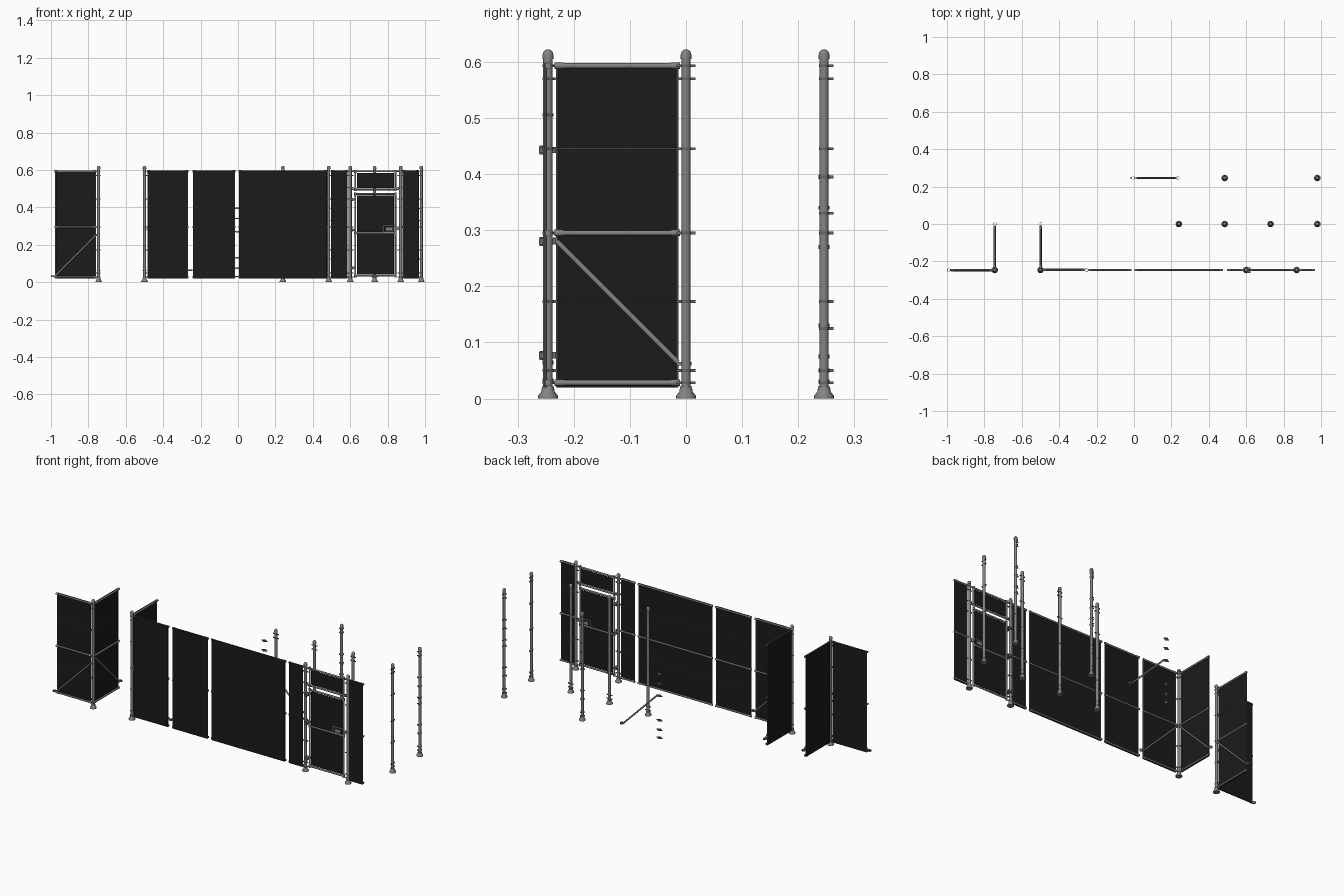
import bpy, bmesh, math
from mathutils import Matrix, Vector

cube = bpy.data.objects.get("Cube")
if cube:
    bpy.data.objects.remove(cube)


def material(name, v):
    m = bpy.data.materials.new(name)
    m.use_nodes = True
    m.diffuse_color = (v, v, v, 1)
    m.node_tree.nodes["Principled BSDF"].inputs["Base Color"].default_value = (v, v, v, 1)
    return m


STEEL = material("galvanised steel", 0.23)
FITTING = material("dark fitting", 0.14)
SCREEN = material("black screen", 0.011)
MATS = [STEEL, FITTING, SCREEN]
S, F, B = range(3)


class Part:
    """Collects primitives into one object, placed by an origin and a turn about z."""

    def __init__(self, name, origin=(0, 0), angle=0):
        self.name, self.bm = name, bmesh.new()
        self.place = Matrix.Translation((*origin, 0)) @ Matrix.Rotation(angle, 4, "Z")

    def paint(self, verts, mat):
        for f in {f for v in verts for f in v.link_faces}:
            f.material_index = mat

    def box(self, c, size, mat):
        m = Matrix.Translation(c) @ Matrix.Diagonal((*size, 1))
        self.paint(bmesh.ops.create_cube(self.bm, size=1, matrix=m)["verts"], mat)

    def tube(self, a, b, r, mat=S, seg=12):
        a, b = Vector(a), Vector(b)
        m = Matrix.Translation((a + b) / 2) @ (b - a).to_track_quat("Z", "Y").to_matrix().to_4x4()
        self.paint(bmesh.ops.create_cone(self.bm, cap_ends=True, segments=seg, radius1=r, radius2=r,
                                         depth=(b - a).length, matrix=m)["verts"], mat)

    def lathe(self, profile, mat, seg=16, x=0, y=0, z=0):
        old = set(self.bm.verts)
        vs = [self.bm.verts.new((x + r, y, z + h)) for r, h in profile]
        es = [self.bm.edges.new(p) for p in zip(vs, vs[1:])]
        bmesh.ops.spin(self.bm, geom=vs + es, cent=(x, y, 0), axis=(0, 0, 1),
                       angle=math.tau, steps=seg, use_merge=True)
        fresh = [v for v in self.bm.verts if v not in old]
        bmesh.ops.remove_doubles(self.bm, verts=fresh, dist=1e-6)
        self.paint([v for v in fresh if v.is_valid], mat)

    def ring(self, x, y, z):
        """Open hoop."""
        r, t, h = 0.0098, 0.002, 0.0035
        self.lathe([(r - t, -h), (r, -h), (r, h), (r - t, h), (r - t, -h)], S, 12, x, y, z)

    def tab(self, x, y, z, dx, dy, mat=F):
        c = (x + dx * 0.0125, y + dy * 0.0125, z)
        self.box(c, (0.009 if dx else 0.004, 0.009 if dy else 0.004, 0.005), mat)

    def done(self):
        bmesh.ops.recalc_face_normals(self.bm, faces=self.bm.faces)
        me = bpy.data.meshes.new(self.name)
        self.bm.to_mesh(me)
        self.bm.free()
        for m in MATS:
            me.materials.append(m)
        ob = bpy.data.objects.new(self.name, me)
        bpy.context.collection.objects.link(ob)
        ob.matrix_world = self.place
        bpy.ops.object.select_all(action="DESELECT")
        ob.select_set(True)
        bpy.context.view_layer.objects.active = ob
        bpy.ops.object.shade_smooth_by_angle(angle=math.radians(40))


YF = -0.246
CLAMPS = [0.593, 0.57, 0.445, 0.295, 0.173, 0.05, 0.028]
EXTRA = [0.395, 0.33, 0.125]


def post(name, x, y, dirs, heights=CLAMPS, r=0.008):
    p = Part(name, (x, y))
    # Foot, shaft and domed cap
    p.lathe([(0, 0), (0.0175, 0), (0.0175, 0.005), (0.012, 0.012), (0.0105, 0.021), (0, 0.021)], S)
    p.tube((0, 0, 0.02), (0, 0, 0.607), r, S, 16)
    p.lathe([(0, 0.605), (0.0095, 0.605), (0.0095, 0.613), (0.008, 0.618), (0.004, 0.6215), (0, 0.622)], S)
    # Clamp bands with tabs
    for z in heights:
        p.tube((0, 0, z - 0.0025), (0, 0, z + 0.0025), r + 0.001, F)
        for dx, dy in dirs:
            p.tab(0, 0, z, dx, dy)
    p.done()


L, R, BK, FR = (-1, 0), (1, 0), (0, 1), (0, -1)
post("outer_corner_post", -0.745, YF, [L, BK])
post("inner_corner_post", -0.5, YF, [R, BK])
post("gate_post_left", 0.87, YF, [L, R], CLAMPS + [0.505], 0.0085)
post("gate_post_right", 0.6, YF, [L, R], CLAMPS + [0.505], 0.0085)
for i, x in enumerate((0.24, 0.485, 0.73, 0.98)):
    post(f"loose_post_{i + 1}", x, 0, [L, R] if i < 3 else [BK, FR])
for i, x in enumerate((0.485, 0.98)):
    post(f"loose_back_post_{i + 1}", x, -YF, [L, BK], CLAMPS + EXTRA)


def brace(p, u_high, z_high, u_low, z_low, y):
    """Sloping rod with an end fitting."""
    p.tube((u_high, y, z_high), (u_low, y, z_low), 0.0045)
    s = 1 if u_low > u_high else -1
    p.box((u_high - s * 0.003, y, z_high + 0.002), (0.008, 0.005, 0.009), S)
    p.box((u_low + s * 0.004, y, z_low - 0.003), (0.012, 0.005, 0.007), S)


def panel(name, origin, angle, u0, u1, z_brace=None):
    """Screen on the local -y side, rails on the +y side."""
    p = Part(name, origin, angle)
    mid, w = (u0 + u1) / 2, u1 - u0
    p.box((mid, -0.0055, 0.309), (w, 0.002, 0.578), B)
    for z in (0.593, 0.295, 0.028):
        p.tube((u0, 0, z), (u1, 0, z), 0.0048)
        for u, s in ((u0, 1), (u1, -1)):
            p.tube((u - s * 0.004, 0, z), (u + s * 0.012, 0, z), 0.0058)
    # Tie wires
    for z in (0.445, 0.173):
        p.tube((u0, -0.0042, z), (u1, -0.0042, z), 0.0006, F, 6)
    # Tension bars down both edges
    for u in (u0, u1):
        p.tube((u, -0.0035, 0.02), (u, -0.0035, 0.597), 0.0016, S, 8)
    if z_brace:
        near, far = sorted((u0, u1), key=abs)
        low = z_brace - abs(far - near)
        brace(p, near, z_brace, far, low, 0.003)
        end = far + math.copysign(0.015, far)
        p.ring(end, 0, low - 0.003)
    p.done()


H = math.pi / 2
panel("outer_panel", (-0.745, YF), math.pi, 0.016, 0.231, 0.25)
panel("outer_return_panel", (-0.745, YF), -H, -0.231, -0.016, 0.28)
panel("inner_return_panel", (-0.5, YF), -H, -0.231, -0.016, 0.28)
panel("corner_wall_panel", (-0.5, YF), 0, 0.018, 0.231, 0.28)
for name, a, b in (("short_wall_panel", -0.238, -0.018), ("long_wall_panel", 0.008, 0.473),
                   ("gate_side_panel_right", 0.5, 0.584), ("gate_side_panel_left", 0.884, 0.965)):
    panel(name, (0, YF), 0, a, b)


def frame(name, x0, x1, z0, z1, rails=()):
    """Tube frame around a screen."""
    p = Part(name, (0, YF))
    p.box(((x0 + x1) / 2, 0, (z0 + z1) / 2), (x1 - x0 - 0.016, 0.003, z1 - z0 - 0.016), B)
    for x in (x0, x1):
        p.tube((x, 0, z0), (x, 0, z1), 0.005)
    for z in (z0, z1, *rails):
        p.tube((x0, 0, z), (x1, 0, z), 0.005)
        for x in (x0, x1):
            p.tube((x, 0, z - 0.008), (x, 0, z + 0.008), 0.006)
    return p


# Transom, carried between the gate posts
t = frame("gate_transom", 0.627, 0.842, 0.496, 0.593)
for z in (0.593, 0.496):
    for a, b in ((0.6, 0.627), (0.842, 0.87)):
        t.tube((a, 0, z), (b, 0, z), 0.0045)
t.done()

# Gate leaf with hinges
g = frame("gate_leaf", 0.627, 0.842, 0.034, 0.472, (0.264,))
for z in (0.443, 0.28, 0.077):
    g.box((0.613, -0.001, z), (0.022, 0.03, 0.011), F)
    g.tube((0.613, -0.012, z - 0.008), (0.613, -0.012, z + 0.008), 0.003, F)
# Latch: a bent rod loop around a small plate, with a catch on the post
g.box((0.808, 0, 0.284), (0.034, 0.009, 0.018), S)
for z in (0.266, 0.302):
    g.tube((0.777, 0, z), (0.846, 0, z), 0.004)
for x in (0.777, 0.842):
    g.tube((x, 0, 0.266), (x, 0, 0.302), 0.004)
g.box((0.855, 0, 0.285), (0.024, 0.008, 0.012), S)
g.done()

# Loose brace with a ring at its foot
b = Part("loose_brace", (0, -YF))
brace(b, 0.014, 0.265, 0.222, 0.055, 0)
b.ring(0.235, 0, 0.05)
b.done()

# Stack of spare clamps
c = Part("spare_clamps", (0, -YF))
for z in (0.395, 0.34, 0.27, 0.13, 0.075, 0.03):
    c.ring(-0.004, 0, z)
    c.tab(-0.004, 0, z, 1, 0, S)
    c.tab(-0.004, 0, z, -1, 0, S)
c.done()
